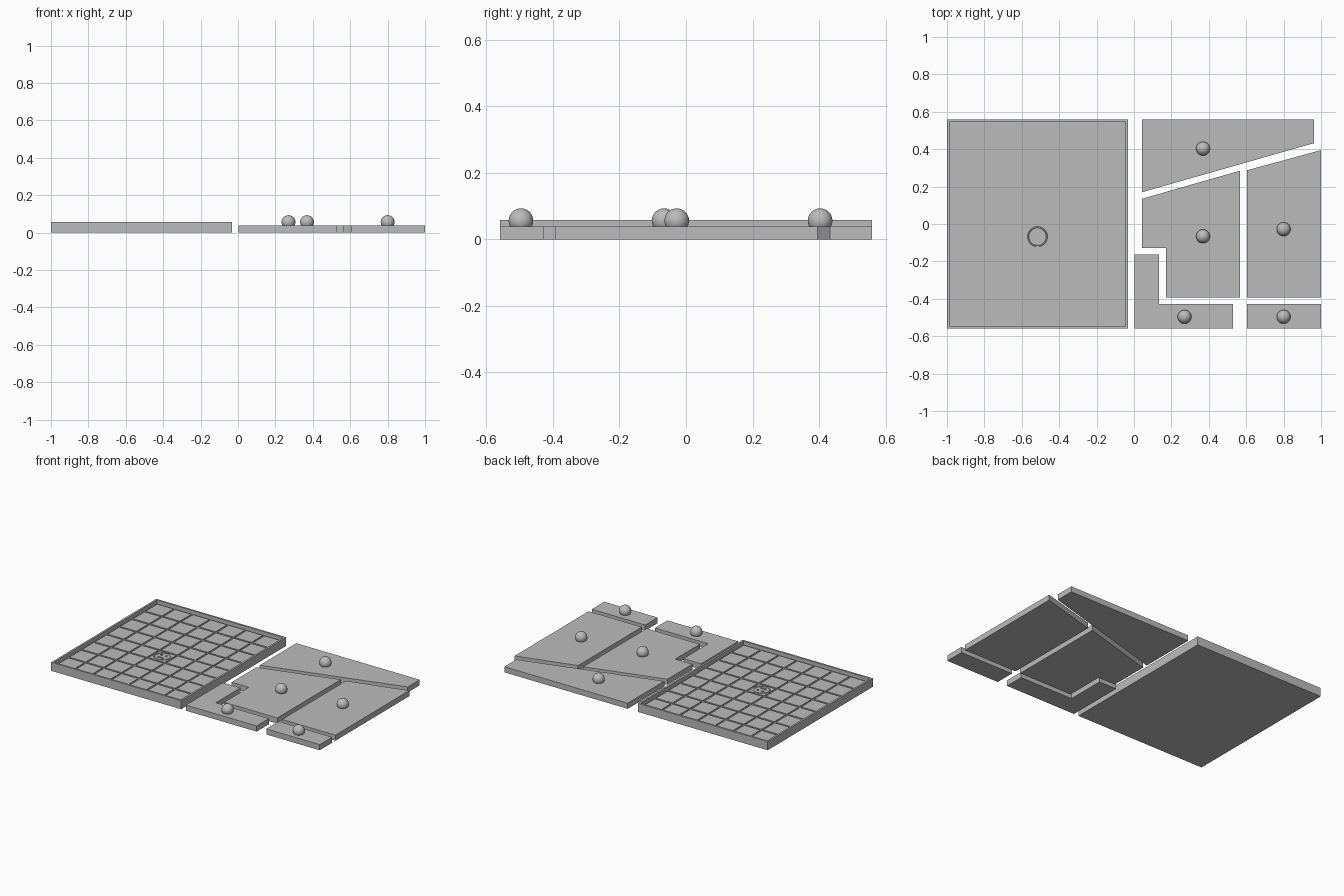
import bpy
import bmesh
from mathutils import Matrix

if "Cube" in bpy.data.objects:
    bpy.data.objects.remove(bpy.data.objects["Cube"], do_unlink=True)

grey = bpy.data.materials.new("plain grey")
grey.use_nodes = True
grey.diffuse_color = (0.5, 0.5, 0.5, 1)
grey.node_tree.nodes["Principled BSDF"].inputs["Base Color"].default_value = (0.5, 0.5, 0.5, 1)


def finish(bm, name):
    bmesh.ops.recalc_face_normals(bm, faces=bm.faces)
    mesh = bpy.data.meshes.new(name)
    bm.to_mesh(mesh)
    bm.free()
    mesh.materials.append(grey)
    obj = bpy.data.objects.new(name, mesh)
    bpy.context.collection.objects.link(obj)
    return obj


def add_box(bm, centre, size):
    matrix = Matrix.Translation(centre) @ Matrix.Diagonal((*size, 1))
    bmesh.ops.create_cube(bm, size=1, matrix=matrix)


def slab(name, outline, height):
    bm = bmesh.new()
    face = bm.faces.new([bm.verts.new((x, y, 0)) for x, y in outline])
    top = bmesh.ops.extrude_face_region(bm, geom=[face])["geom"]
    bmesh.ops.translate(bm, vec=(0, 0, height),
                        verts=[v for v in top if isinstance(v, bmesh.types.BMVert)])
    return finish(bm, name)


# Tray: shallow box with a raised rim
CX, HALF_X, HALF_Y = -0.516, 0.484, 0.559
TRAY_H, GROOVE_Z, FLOOR_Z, RIM = 0.058, 0.032, 0.038, 0.018
bm = bmesh.new()
add_box(bm, (CX, 0, TRAY_H / 2), (2 * HALF_X, 2 * HALF_Y, TRAY_H))
top = max(bm.faces, key=lambda f: f.calc_center_median().z)
bmesh.ops.inset_region(bm, faces=[top], thickness=RIM)
well = bmesh.ops.extrude_discrete_faces(bm, faces=[top])["faces"][0]
bmesh.ops.translate(bm, verts=well.verts, vec=(0, 0, GROOVE_Z - TRAY_H))
finish(bm, "tray")

# Floor tiles separated by narrow grooves
COLS, ROWS, GAP = 7, 8, 0.012
step_x = 2 * (HALF_X - RIM) / COLS
step_y = 2 * (HALF_Y - RIM) / ROWS
bm = bmesh.new()
for i in range(COLS):
    for j in range(ROWS):
        centre = (CX + (i - (COLS - 1) / 2) * step_x,
                  (j - (ROWS - 1) / 2) * step_y, (GROOVE_Z + FLOOR_Z) / 2)
        add_box(bm, centre, (step_x - GAP, step_y - GAP, FLOOR_Z - GROOVE_Z))
finish(bm, "floor_tiles")

# Small round ornament on a tile near the middle
mark_y = -step_y / 2
bpy.ops.mesh.primitive_torus_add(location=(CX, mark_y, FLOOR_Z), major_radius=0.05,
                                 minor_radius=0.004, major_segments=32, minor_segments=6)
ring = bpy.context.object
ring.name = "ornament_ring"
ring.data.materials.append(grey)
bm = bmesh.new()
for dx, dy, w in ((-0.018, 0.016, 0.014), (0.018, 0.016, 0.014), (0, -0.02, 0.04)):
    add_box(bm, (CX + dx, mark_y + dy, FLOOR_Z + 0.002), (w, 0.01, 0.004))
finish(bm, "ornament_marks")

# Loose pieces, each with a round knob
PIECES = {
    "back_piece": ([(0.043, 0.559), (0.043, 0.17), (0.962, 0.432), (0.962, 0.559)],
                   (0.369, 0.403)),
    "middle_piece": ([(0.043, 0.135), (0.043, -0.129), (0.171, -0.129), (0.171, -0.392),
                      (0.567, -0.392), (0.567, 0.285)], (0.369, -0.066)),
    "side_piece": ([(0.603, 0.287), (0.603, -0.392), (1, -0.392), (1, 0.395)],
                   (0.8, -0.028)),
    "corner_piece": ([(0.003, -0.164), (0.003, -0.559), (0.53, -0.559), (0.53, -0.427),
                      (0.134, -0.427), (0.134, -0.164)], (0.27, -0.496)),
    "small_piece": ([(0.603, -0.427), (0.603, -0.559), (1, -0.559), (1, -0.427)],
                    (0.8, -0.496)),
}
for name, (outline, (kx, ky)) in PIECES.items():
    slab(name, outline, 0.038)
    bpy.ops.mesh.primitive_uv_sphere_add(segments=32, ring_count=16, radius=0.037,
                                         location=(kx, ky, 0.056))
    knob = bpy.context.object
    knob.name = name.replace("piece", "knob")
    knob.data.materials.append(grey)
    bpy.ops.object.shade_smooth()
